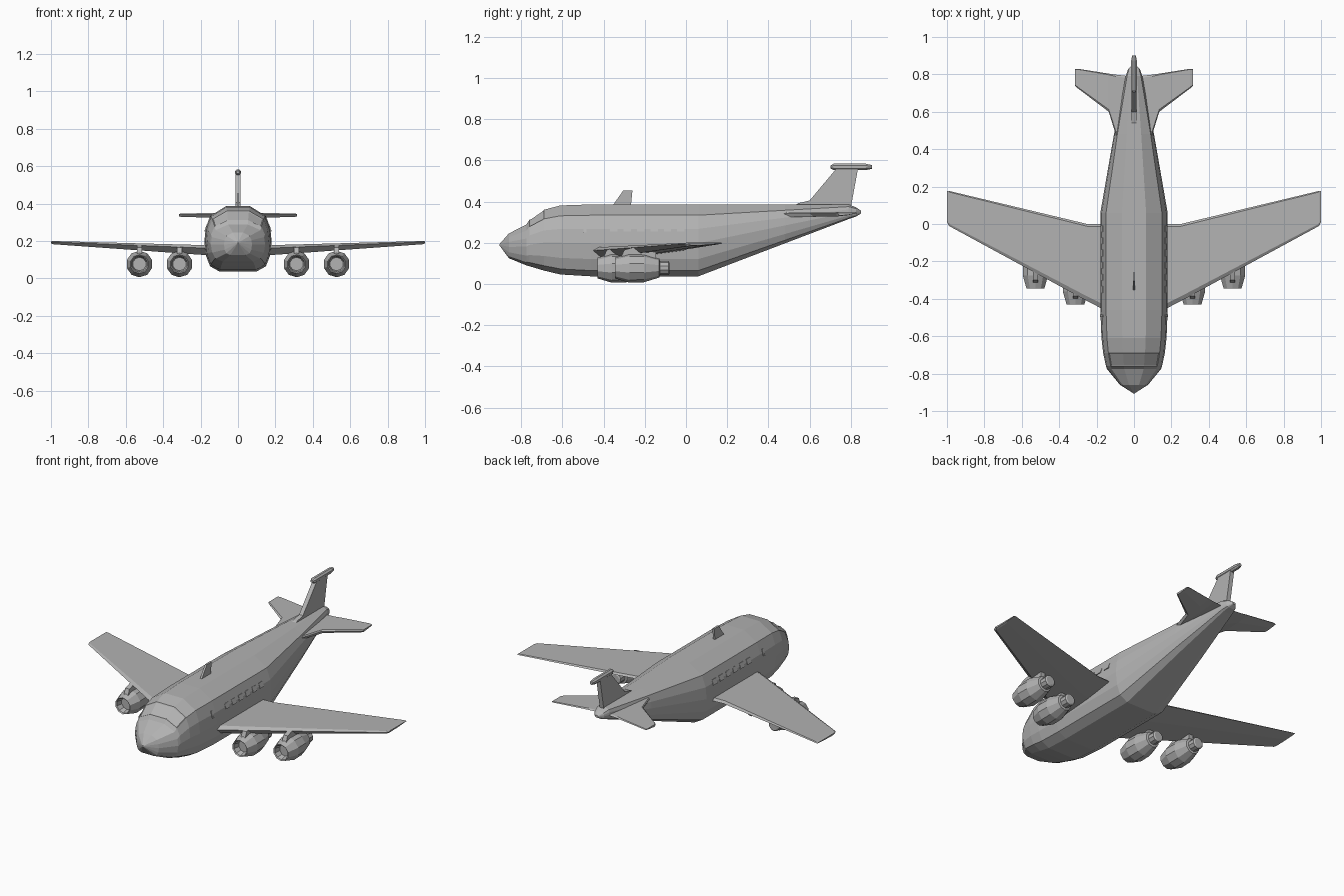
import bpy, bmesh, math
from mathutils import Vector

if "Cube" in bpy.data.objects:
    bpy.data.objects.remove(bpy.data.objects["Cube"])

GREY = (0.45, 0.45, 0.45, 1)
grey = bpy.data.materials.new("light grey")
grey.use_nodes = True
grey.diffuse_color = GREY
grey.node_tree.nodes["Principled BSDF"].inputs["Base Color"].default_value = GREY


def finish(name, bm):
    bmesh.ops.recalc_face_normals(bm, faces=bm.faces)
    mesh = bpy.data.meshes.new(name)
    bm.to_mesh(mesh)
    bm.free()
    mesh.materials.append(grey)
    ob = bpy.data.objects.new(name, mesh)
    bpy.context.collection.objects.link(ob)
    return ob


def loft(rings):
    """Skin a list of equal-length point rings and cap both ends."""
    bm = bmesh.new()
    rows = [[bm.verts.new(p) for p in ring] for ring in rings]
    n = len(rows[0])
    for a, b in zip(rows, rows[1:]):
        for i in range(n):
            bm.faces.new((a[i], a[(i + 1) % n], b[(i + 1) % n], b[i]))
    bm.faces.new(rows[0])
    bm.faces.new(rows[-1])
    return bm


def lathe(name, stations, x, y, z, sides=10):
    """Turned body along y from (offset, radius) stations."""
    angles = [2 * math.pi * (i + 0.5) / sides for i in range(sides)]
    rings = [[(x + r * math.cos(a), y + d, z + r * math.sin(a)) for a in angles]
             for d, r in stations]
    return finish(name, loft(rings))


def plate(name, outline, x, thick, taper=1.0):
    """Upright plate: (y, z) outline around plane x."""
    return finish(name, loft([[(x + s * thick / 2, y, z) for y, z in outline]
                              for s in (-1, 1)]))


def airfoil(x, front, back, top, bottom):
    """Six-point wing section with a blunt leading edge."""
    chord = back - front
    mid = (top + bottom) / 2
    return [(x, front, mid + (top - mid) * 0.4),
            (x, front + chord * 0.06, top), (x, back - chord * 0.03, top),
            (x, back, top - (top - bottom) * 0.25),
            (x, front + chord * 0.6, bottom + (top - bottom) * 0.3),
            (x, front + chord * 0.1, bottom)]


# Fuselage: half section as (width, height) fractions, then stations along y
half = [(0.36, 1), (0.83, 0.85), (0.96, 0.66), (1, 0.46), (0.95, 0.24), (0.83, 0.08), (0.55, 0)]
section = half + [(-w, h) for w, h in reversed(half)]
stations = [  # y, half width, bottom, top
    (-0.905, 0.004, 0.186, 0.194), (-0.86, 0.075, 0.125, 0.245),
    (-0.775, 0.145, 0.09, 0.288), (-0.76, 0.15, 0.086, 0.312),
    (-0.69, 0.165, 0.065, 0.36), (-0.61, 0.174, 0.046, 0.381),
    (-0.46, 0.18, 0.037, 0.386), (0.06, 0.18, 0.037, 0.386),
    (0.48, 0.107, 0.197, 0.386), (0.79, 0.045, 0.315, 0.386),
    (0.825, 0.033, 0.327, 0.372), (0.85, 0.01, 0.342, 0.355)]
body = loft([[(w * fw, y, lo + (hi - lo) * fh) for fw, fh in section]
             for y, w, lo, hi in stations])
# Windscreen, inset between two nose stations
body.normal_update()
screen = [f for f in body.faces
          if -0.74 < f.calc_center_median().y < -0.71 and f.calc_center_median().z > 0.275]
bmesh.ops.recalc_face_normals(body, faces=body.faces)
bmesh.ops.inset_region(body, faces=screen, thickness=0.006, depth=-0.003)
finish("fuselage", body)

# Tail fin, its tip pod and the roof aerial
plate("tail_fin", [(0.52, 0.375), (0.545, 0.392), (0.6, 0.405), (0.73, 0.56),
                   (0.835, 0.56), (0.8, 0.37)], 0, 0.026)
lathe("fin_tip_pod", [(0, 0.008), (0.015, 0.017), (0.17, 0.017), (0.2, 0.01)], 0, 0.702, 0.568, 8)
plate("roof_aerial", [(-0.36, 0.375), (-0.305, 0.453), (-0.26, 0.453), (-0.268, 0.375)], 0, 0.012)

for side, label in ((1, "left"), (-1, "right")):
    # Main wing
    finish(label + "_wing", loft([
        airfoil(side * 0.1, -0.49, 0.0, 0.176, 0.12),
        airfoil(side * 0.25, -0.412, 0.0, 0.18, 0.13),
        airfoil(side * 0.99, -0.01, 0.177, 0.2, 0.183),
        airfoil(side * 1.0, 0.01, 0.177, 0.198, 0.188)]))
    # Tailplane with a root fillet
    finish(label + "_tailplane", loft([
        airfoil(side * 0.02, 0.46, 0.79, 0.349, 0.326),
        airfoil(side * 0.095, 0.47, 0.798, 0.349, 0.326),
        airfoil(side * 0.135, 0.6, 0.804, 0.349, 0.326),
        airfoil(side * 0.3, 0.725, 0.83, 0.348, 0.328),
        airfoil(side * 0.315, 0.738, 0.828, 0.345, 0.332)]))
    # Engines with hollow intakes, exhausts and pylons
    for spot, x, y in (("inner", 0.313, -0.43), ("outer", 0.527, -0.345)):
        name = f"{label}_{spot}_engine"
        lathe(name, [(0.04, 0.036), (0.005, 0.044), (0, 0.05), (0.07, 0.071),
                     (0.14, 0.069), (0.215, 0.046), (0.218, 0.034), (0.26, 0.034),
                     (0.265, 0.026)], side * x, y, 0.077)
        plate(name + "_pylon", [(y + 0.03, 0.13), (y + 0.045, 0.165), (y + 0.09, 0.178),
                                (y + 0.2, 0.172), (y + 0.2, 0.12)], side * x, 0.028)
    # Cabin windows and front door on the sloping side wall
    panes = [("door", -0.49, 0.007, 0.25, 0.288)]
    panes += [(f"window_{i}", -0.35 + i * 0.065, 0.018, 0.255, 0.285) for i in range(6)]
    for name, y, hw, lo, hi in panes:
        wall = lambda z: 0.1728 - (z - 0.267) * 0.352 + 0.001
        rings = [[(side * (wall(z) + d), y + s * hw, z)
                  for s, z in ((-1, lo), (1, lo), (1, hi), (-1, hi))] for d in (-0.005, 0.001)]
        finish(f"{label}_{name}", loft(rings))
